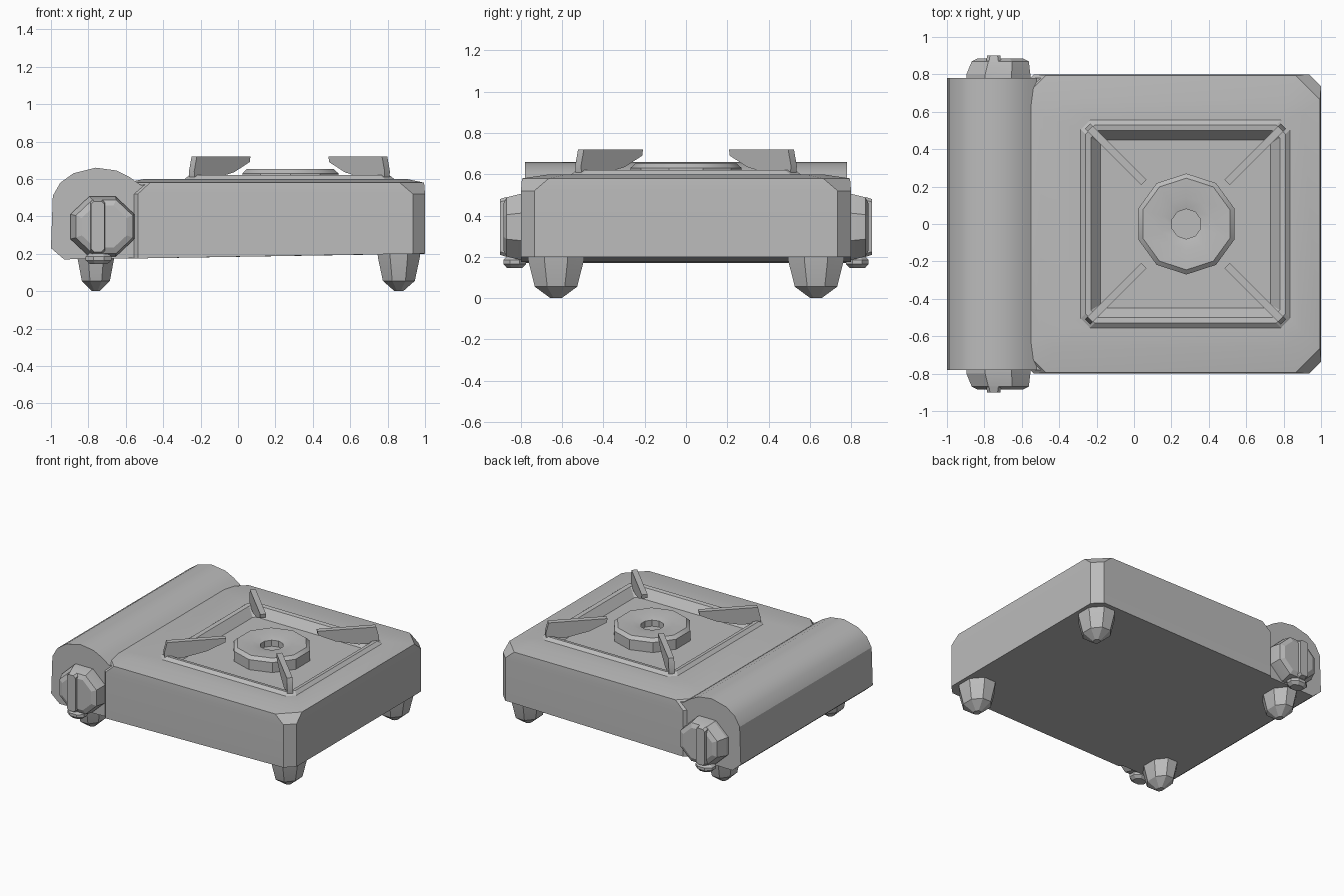
import bpy
import bmesh
from math import cos, sin, pi, radians
from mathutils import Matrix, Vector

cube = bpy.data.objects.get("Cube")
if cube:
    bpy.data.objects.remove(cube, do_unlink=True)

grey = bpy.data.materials.new("plain grey")
grey.use_nodes = True
colour = (0.5, 0.5, 0.5, 1)
grey.diffuse_color = colour
grey.node_tree.nodes["Principled BSDF"].inputs["Base Color"].default_value = colour


def finish(name, bm, smooth=25):
    bmesh.ops.recalc_face_normals(bm, faces=bm.faces)
    mesh = bpy.data.meshes.new(name)
    bm.to_mesh(mesh)
    bm.free()
    mesh.materials.append(grey)
    obj = bpy.data.objects.new(name, mesh)
    bpy.context.collection.objects.link(obj)
    bpy.ops.object.select_all(action="DESELECT")
    obj.select_set(True)
    bpy.context.view_layer.objects.active = obj
    bpy.ops.object.shade_smooth_by_angle(angle=radians(smooth))
    return obj


def loft(name, rings, matrix=Matrix(), smooth=25):
    """Skin a list of equal-sized point rings and cap both ends."""
    bm = bmesh.new()
    loops = [[bm.verts.new(matrix @ Vector(p)) for p in ring] for ring in rings]
    for a, b in zip(loops, loops[1:]):
        for i in range(len(a)):
            j = (i + 1) % len(a)
            bm.faces.new((a[i], a[j], b[j], b[i]))
    bm.faces.new(loops[0])
    bm.faces.new(loops[-1])
    return finish(name, bm, smooth)


def cut_rect(x0, x1, y, c, z):
    """Rectangle with cut corners."""
    return [(x0 + c, -y, z), (x1 - c, -y, z), (x1, c - y, z), (x1, y - c, z),
            (x1 - c, y, z), (x0 + c, y, z), (x0, y - c, z), (x0, c - y, z)]


def ellipse(rx, ry, z, sides, dx=0, dy=0):
    turn = pi / sides
    return [(dx + rx * cos(turn + 2 * pi * i / sides),
             dy + ry * sin(turn + 2 * pi * i / sides), z) for i in range(sides)]


def prism(name, profile, width, matrix=Matrix()):
    """Extrude an XZ profile evenly to both sides along Y."""
    return loft(name, [[(x, s * width / 2, z) for x, z in profile] for s in (-1, 1)],
                matrix)


# Body: cut corners, raised square rim and sunken tray
CX = 0.275
base = [(x, y, 0.2 if x > 0 else 0.175) for x, y, z in cut_rect(-0.6, 1, 0.8, 0.065, 0)]
tray = [(0.56, 0.05, 0.6), (0.535, 0.05, 0.62), (0.505, 0.04, 0.615), (0.455, 0.02, 0.555)]
loft("body", [base,
              cut_rect(-0.6, 1, 0.8, 0.065, 0.52),
              cut_rect(-0.6, 0.995, 0.795, 0.13, 0.58),
              cut_rect(-0.5, 0.9, 0.66, 0.08, 0.6)]
     + [cut_rect(CX - h, CX + h, h - 0.005, c, z) for h, c, z in tray])

# Rounded gas cartridge housing
prism("cartridge_housing",
      [(-0.93, 0.17), (-1, 0.23), (-0.99, 0.51), (-0.95, 0.58), (-0.88, 0.63),
       (-0.76, 0.66), (-0.65, 0.645), (-0.58, 0.61), (-0.52, 0.567),
       (-0.46, 0.575), (-0.46, 0.178)], 1.56)

# Burner head with a dished centre
loft("burner", [ellipse(r, r, z, 10) for r, z in
                ((0.27, 0.55), (0.27, 0.63), (0.245, 0.652), (0.14, 0.648),
                 (0.08, 0.635), (0.08, 0.59))],
     Matrix.Translation((0.28, 0, 0)))

# Four diagonal pot supports
blade = [(0.735, 0.6), (0.74, 0.64), (0.72, 0.72), (0.315, 0.72),
         (0.32, 0.69), (0.44, 0.635), (0.6, 0.6)]
for i, place in enumerate(("back_left", "back_right", "front_right", "front_left")):
    spin = Matrix.Translation((CX, 0, 0)) @ Matrix.Rotation(pi / 4 + i * pi / 2, 4, "Z")
    prism("pot_support_" + place, blade, 0.04, spin)

for side, end in ((-1, "front"), (1, "back")):
    # Tapered feet
    for x, r, place in ((-0.76, 0.11, "right"), (0.86, 0.125, "left")):
        loft(f"foot_{end}_{place}",
             [ellipse(r * k, 0.15 * k, z, 8) for k, z in
              ((1, 0.23), (0.97, 0.18), (0.74, 0.055), (0.2, 0))],
             Matrix.Translation((x, side * 0.63, 0)), 15)

    # Knob with grip bar; local z points outward from the housing
    knob = Matrix.Translation((-0.725, side * 0.77, 0.345)) @ Matrix.Rotation(
        -side * pi / 2, 4, "X")
    loft("knob_" + end,
         [ellipse(r, r * 0.94, z, 8, dx) for r, z, dx in
          ((0.185, 0, 0), (0.185, 0.03, 0), (0.165, 0.1, 0.01), (0.13, 0.115, 0.01))],
         knob, 15)
    loft("knob_grip_" + end,
         [cut_rect(-0.065, 0.015, 0.145, 0.015, 0.1),
          cut_rect(-0.06, 0.01, 0.135, 0.015, 0.132)], knob)

    # Small lever under the knob
    loft("lever_" + end,
         [ellipse(rx, ry, z, 8) for rx, ry, z in
          ((0.05, 0.04, 0.145), (0.075, 0.06, 0.165), (0.075, 0.06, 0.185),
           (0.05, 0.04, 0.205))],
         Matrix.Translation((-0.745, side * 0.83, 0)))
